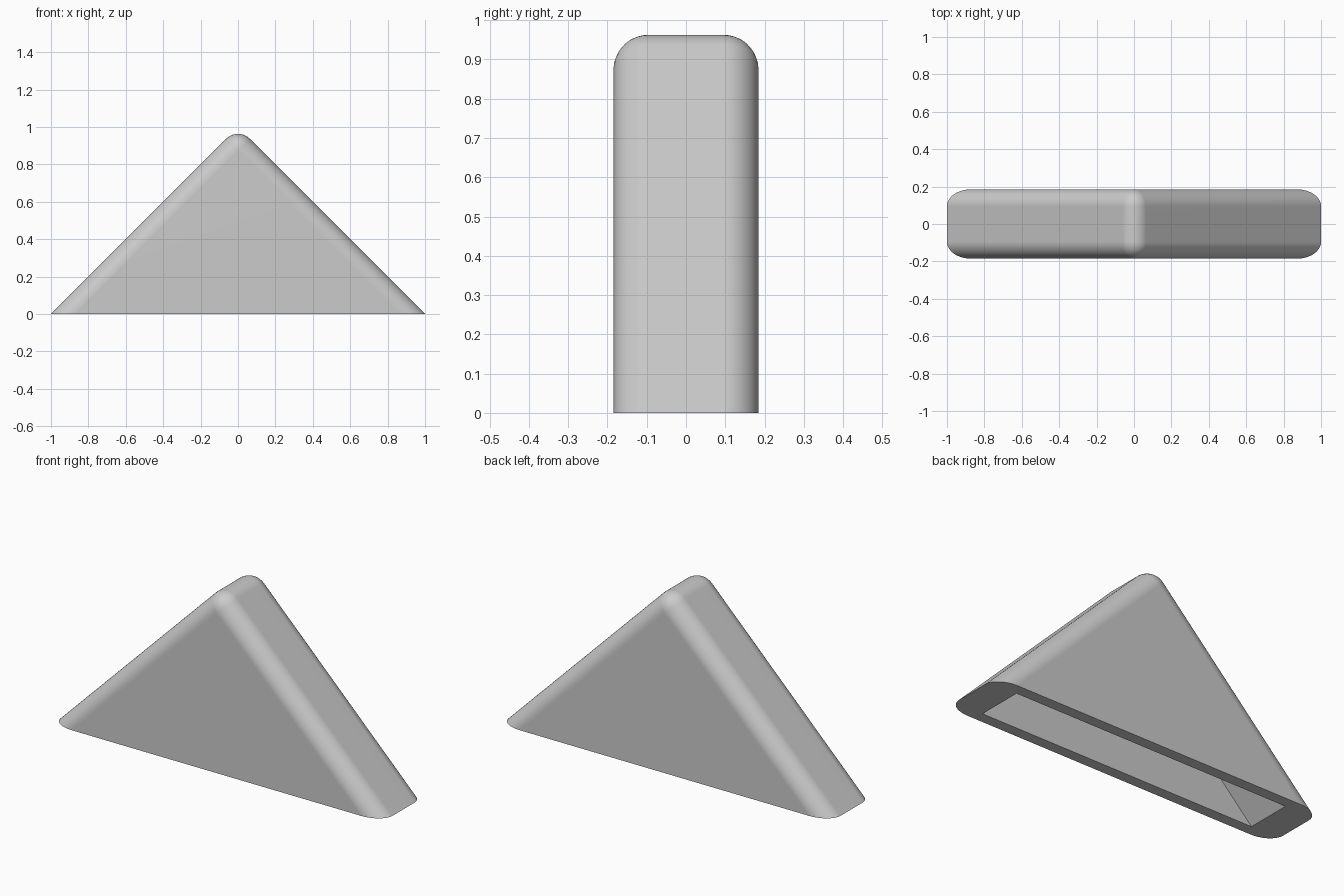
import bpy, bmesh, math
from mathutils import Matrix, Vector

old = bpy.data.objects.get("Cube")
if old:
    bpy.data.objects.remove(old, do_unlink=True)

HALF_DEPTH = 0.185
FILLET = 0.09
CAVITY_X, CAVITY_Y = 0.83, 0.125
SIDE = 2.0

grey = bpy.data.materials.new("light grey")
grey.use_nodes = True
colour = (0.6, 0.6, 0.6, 1)
grey.diffuse_color = colour
grey.node_tree.nodes["Principled BSDF"].inputs["Base Color"].default_value = colour

bm = bmesh.new()

# Rounded box standing on its edge, cut level to leave a triangular wedge
bmesh.ops.create_cube(bm, size=1)
bmesh.ops.scale(bm, vec=(SIDE, 2 * HALF_DEPTH, SIDE), verts=bm.verts)
bmesh.ops.bevel(bm, geom=bm.edges[:], offset=FILLET, offset_type='OFFSET',
                segments=10, profile=0.5, affect='EDGES')
bmesh.ops.rotate(bm, matrix=Matrix.Rotation(math.radians(45), 3, 'Y'), verts=bm.verts)
bmesh.ops.translate(bm, vec=(0, 0, 1 - SIDE / math.sqrt(2)), verts=bm.verts)
bmesh.ops.bisect_plane(bm, geom=bm.verts[:] + bm.edges[:] + bm.faces[:],
                       plane_co=(0, 0, 0), plane_no=(0, 0, 1), clear_inner=True)

# Sharp triangular cavity, open underneath
front, back = [[bm.verts.new(p) for p in ((-CAVITY_X, y, 0), (0, y, CAVITY_X), (CAVITY_X, y, 0))]
               for y in (-CAVITY_Y, CAVITY_Y)]
bm.faces.new(front)
bm.faces.new(back)
for i in (0, 1):
    bm.faces.new((front[i], front[i + 1], back[i + 1], back[i]))

# Flat rim joining the outer shell to the cavity
rim = [e for e in bm.edges if e.is_boundary]
bmesh.ops.triangle_fill(bm, edges=rim, use_beauty=True, normal=Vector((0, 0, -1)))
bmesh.ops.recalc_face_normals(bm, faces=bm.faces)

mesh = bpy.data.meshes.new("hollow_wedge")
bm.to_mesh(mesh)
bm.free()
mesh.materials.append(grey)
wedge = bpy.data.objects.new("hollow_wedge", mesh)
bpy.context.collection.objects.link(wedge)

# Smooth fillets with crisp flat sides
for o in bpy.context.selected_objects:
    o.select_set(False)
wedge.select_set(True)
bpy.context.view_layer.objects.active = wedge
bpy.ops.object.shade_smooth_by_angle(angle=math.radians(30))
normals = wedge.modifiers.new("flat_sides", 'WEIGHTED_NORMAL')
normals.keep_sharp = True
